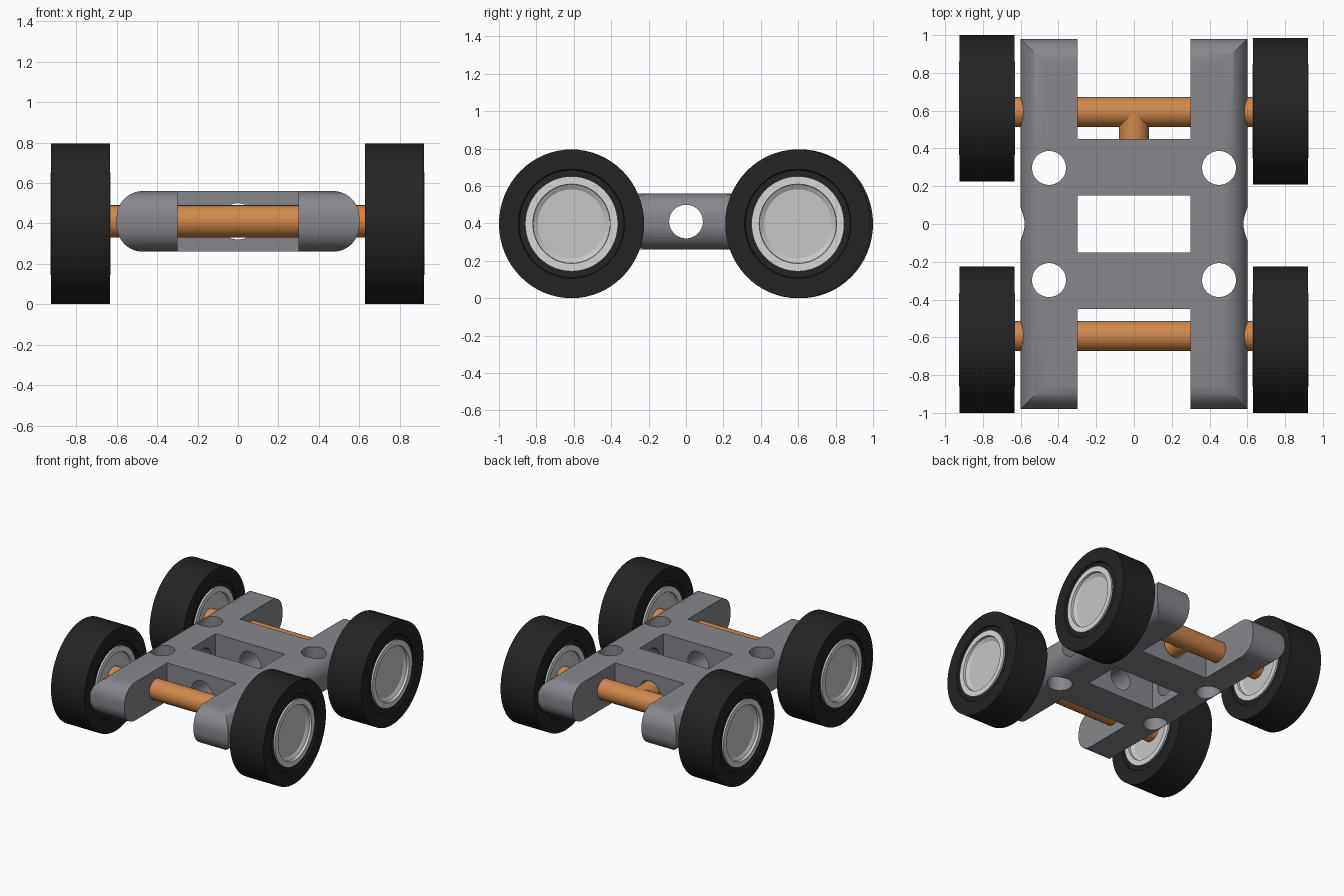
import bpy, bmesh, math
from mathutils import Matrix, Vector

if "Cube" in bpy.data.objects:
    bpy.data.objects.remove(bpy.data.objects["Cube"])

MID_Z = 0.41


def material(name, rgb):
    m = bpy.data.materials.new(name)
    m.use_nodes = True
    m.diffuse_color = (*rgb, 1)
    m.node_tree.nodes["Principled BSDF"].inputs["Base Color"].default_value = (*rgb, 1)
    return m


grey = material("frame grey", (0.24, 0.24, 0.265))
copper = material("copper orange", (0.64, 0.245, 0.07))
rubber = material("black rubber", (0.017, 0.017, 0.017))
silver = material("hub silver", (0.57, 0.57, 0.57))
bright = material("rim silver", (0.68, 0.68, 0.68))


def make(name, bm, mats=()):
    mesh = bpy.data.meshes.new(name)
    bmesh.ops.recalc_face_normals(bm, faces=bm.faces[:])
    bm.to_mesh(mesh)
    bm.free()
    for m in mats:
        mesh.materials.append(m)
    ob = bpy.data.objects.new(name, mesh)
    bpy.context.collection.objects.link(ob)
    return ob


def smooth(ob):
    bpy.ops.object.select_all(action="DESELECT")
    ob.select_set(True)
    bpy.context.view_layer.objects.active = ob
    bpy.ops.object.shade_smooth_by_angle(angle=math.radians(30))


def box(name, size, centre, mats=()):
    bm = bmesh.new()
    bmesh.ops.create_cube(bm, size=1, matrix=Matrix.Translation(centre) @ Matrix.Diagonal((*size, 1)))
    return make(name, bm, mats)


def rod(name, axis, radius, length, centre, mats=()):
    bm = bmesh.new()
    turn = Vector((0, 0, 1)).rotation_difference(Vector(axis)).to_matrix().to_4x4()
    bmesh.ops.create_cone(bm, cap_ends=True, segments=48, radius1=radius, radius2=radius,
                          depth=length, matrix=Matrix.Translation(centre) @ turn)
    return make(name, bm, mats)


def lathe(name, points, closed, mats):
    # Turn an (x, radius) profile around the x axis
    bm = bmesh.new()
    vs = [bm.verts.new((x, 0, r)) for x, r in points]
    pairs = list(zip(vs, vs[1:])) + ([(vs[-1], vs[0])] if closed else [])
    edges = [bm.edges.new(p) for p in pairs]
    bmesh.ops.spin(bm, geom=vs + edges, cent=(0, 0, 0), axis=(1, 0, 0),
                   angle=math.tau, steps=64)
    bmesh.ops.remove_doubles(bm, verts=bm.verts[:], dist=0.0005)
    return make(name, bm, mats)


# Frame: block with rounded ends, then windows and holes cut through it
frame = box("frame", (1.2, 1.96, 0.3), (0, 0, MID_Z), [grey])
bm = bmesh.new()
bm.from_mesh(frame.data)
ends = [e for e in bm.edges
        if all(abs(v.co.y) > 0.9 for v in e.verts) and abs(e.verts[0].co.z - e.verts[1].co.z) < 0.01]
bmesh.ops.bevel(bm, geom=ends, offset=0.13, segments=12, profile=0.5, affect="EDGES")
bm.to_mesh(frame.data)
bm.free()

cutters = [box("window_cutter", (0.6, 0.3, 1), (0, 0, MID_Z))]
for s in (-1, 1):
    cutters.append(box("end_cutter", (0.6, 0.65, 1), (0, s * 0.775, MID_Z)))
    for x in (-0.45, 0.45):
        cutters.append(rod("upright_hole_cutter", (0, 0, 1), 0.09, 1, (x, s * 0.297, MID_Z)))
cutters.append(rod("side_hole_cutter", (1, 0, 0), 0.09, 1.5, (0, 0, MID_Z)))
cutters.append(rod("end_hole_cutter", (0, 1, 0), 0.09, 1.1, (0, 0, MID_Z)))
for c in cutters:
    c.hide_render = True
    mod = frame.modifiers.new("cut", "BOOLEAN")
    mod.operation = "DIFFERENCE"
    mod.solver = "EXACT"
    mod.object = c
bpy.context.view_layer.update()
cut_mesh = bpy.data.meshes.new_from_object(
    frame.evaluated_get(bpy.context.evaluated_depsgraph_get()))
frame.modifiers.clear()
frame.data = cut_mesh
for c in cutters:
    bpy.data.objects.remove(c)
smooth(frame)

# Axles and the short pin linking the rear axle to the frame
for name, y in (("front_axle", -0.593), ("rear_axle", 0.593)):
    smooth(rod(name, (1, 0, 0), 0.08, 1.4, (0, y, MID_Z), [copper]))
smooth(rod("rear_pin", (0, 1, 0), 0.08, 0.19, (0, 0.505, MID_Z), [copper]))

# Wheels: tyre with a shallow step, hub with a raised rim and sunken disc
tyre_half = [(0.146, 0.388), (0.146, 0.285), (0.135, 0.28), (0.135, 0.245)]
hub_half = [(0.115, 0), (0.115, 0.18), (0.123, 0.192), (0.13, 0.205), (0.148, 0.207), (0.148, 0.248)]


def mirrored(half):
    return half + [(-x, r) for x, r in reversed(half)]


places = {"front_right": (-0.779, -0.612), "front_left": (0.775, -0.612),
          "rear_right": (-0.779, 0.612), "rear_left": (0.775, 0.598)}
for where, (x, y) in places.items():
    tyre = lathe(where + "_tyre", mirrored(tyre_half), True, [rubber])
    hub = lathe(where + "_hub", mirrored(hub_half), False, [silver, bright])
    for f in hub.data.polygons:
        if math.hypot(f.center.y, f.center.z) > 0.2:
            f.material_index = 1
    for ob in (tyre, hub):
        ob.location = (x, y, 0.398)
        ob.scale = (1, 1, 1.025)
        smooth(ob)
